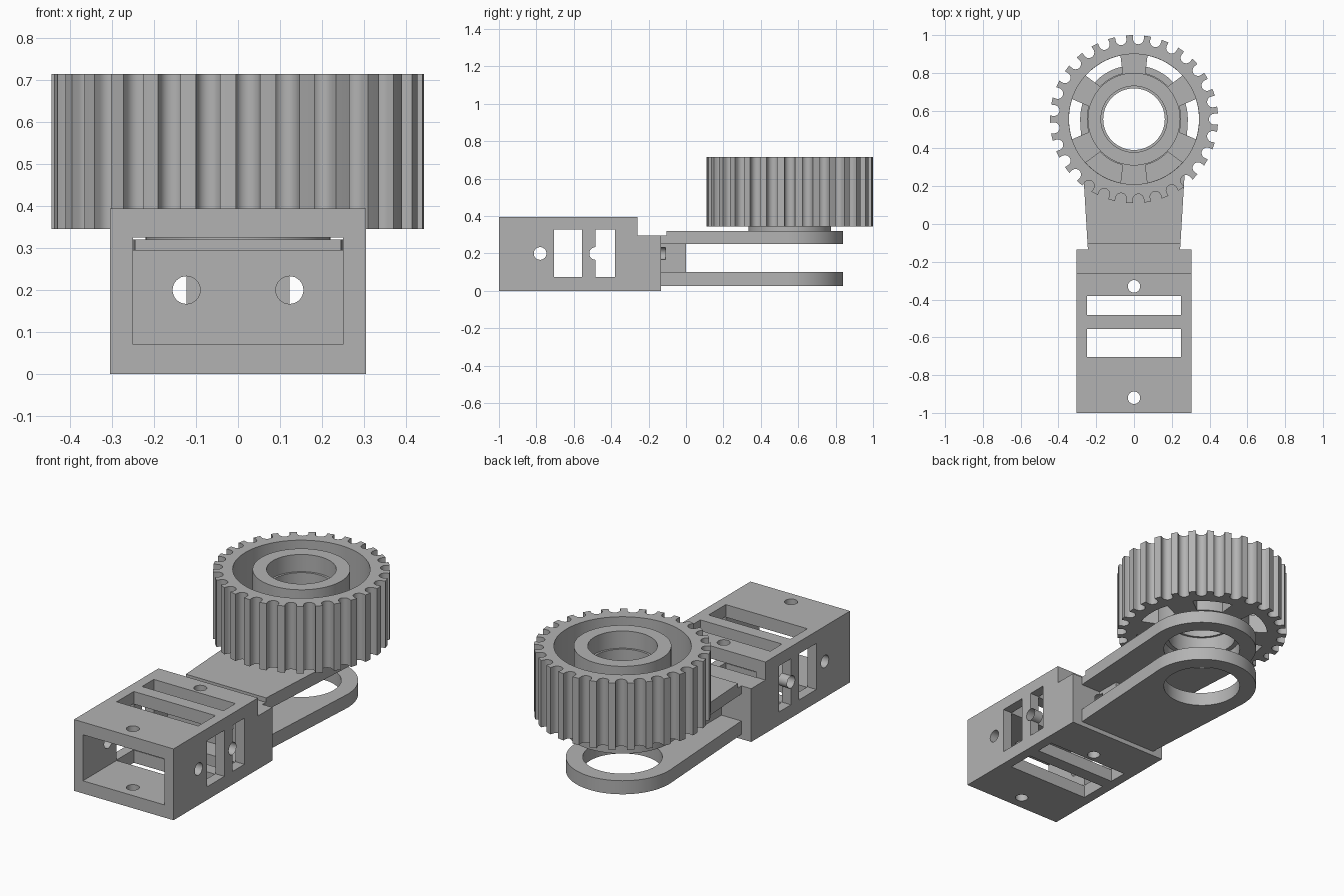
import bpy, bmesh, math
from mathutils import Matrix, Vector

if "Cube" in bpy.data.objects:
    bpy.data.objects.remove(bpy.data.objects["Cube"])

WY = 0.555          # wheel axis position in y
grey = bpy.data.materials.new("plain grey")
grey.diffuse_color = (0.45, 0.45, 0.45, 1)
grey.use_nodes = True
grey.node_tree.nodes["Principled BSDF"].inputs["Base Color"].default_value = grey.diffuse_color


def finish(bm, name):
    bmesh.ops.recalc_face_normals(bm, faces=bm.faces)
    me = bpy.data.meshes.new(name)
    bm.to_mesh(me)
    bm.free()
    me.materials.append(grey)
    ob = bpy.data.objects.new(name, me)
    bpy.context.collection.objects.link(ob)
    return ob


def prism(name, pts, z0, z1):
    bm = bmesh.new()
    face = bm.faces.new([bm.verts.new((x, y, z0)) for x, y in pts])
    r = bmesh.ops.extrude_face_region(bm, geom=[face])
    bmesh.ops.translate(bm, vec=(0, 0, z1 - z0),
                        verts=[v for v in r["geom"] if isinstance(v, bmesh.types.BMVert)])
    return finish(bm, name)


def box(name, x, y, z):
    return prism(name, [(x[0], y[0]), (x[1], y[0]), (x[1], y[1]), (x[0], y[1])], *z)


def rod(name, centre, radius, length, axis="Z", seg=32):
    bm = bmesh.new()
    rot = {"X": Matrix.Rotation(math.pi / 2, 4, "Y"),
           "Y": Matrix.Rotation(math.pi / 2, 4, "X"), "Z": Matrix()}[axis]
    bmesh.ops.create_cone(bm, cap_ends=True, segments=seg, radius1=radius, radius2=radius,
                          depth=length, matrix=Matrix.Translation(Vector(centre)) @ rot)
    return finish(bm, name)


def cut(ob, cutters):
    bpy.context.view_layer.objects.active = ob
    for c in cutters:
        m = ob.modifiers.new("cut", "BOOLEAN")
        m.operation, m.solver, m.object = "DIFFERENCE", "EXACT", c
        bpy.ops.object.modifier_apply(modifier=m.name)
        bpy.data.objects.remove(c)


def arc(radius, a0, a1, n, cy=WY):
    return [(radius * math.cos(math.radians(a0 + (a1 - a0) * i / n)),
             cy + radius * math.sin(math.radians(a0 + (a1 - a0) * i / n))) for i in range(n + 1)]


# Hollow housing: cavity, slots, screw holes and lowered step at the back
housing = box("housing", (-0.305, 0.305), (-1, -0.135), (0, 0.395))
cuts = [box("c", (-0.4, 0.4), (-0.26, 0), (0.295, 0.6)),
        box("c", (-0.25, 0.25), (-1.2, -0.26), (0.07, 0.325)),
        box("c", (-0.25, 0.25), (-0.3, -0.2), (0.295, 0.325))]
for y in ((-0.705, -0.555), (-0.483, -0.38)):
    cuts += [box("c", (-0.25, 0.25), y, (-0.1, 0.6)),
             box("c", (-0.5, 0.5), y, (0.073, 0.328))]
cuts += [rod("c", (0, y, 0.2), 0.033, 1.0) for y in (-0.33, -0.92)]
cuts += [rod("c", (0, y, 0.2), 0.034, 1.0, "X") for y in (-0.78, -0.483)]
cuts += [rod("c", (s * 0.123, -0.21, 0.2), 0.033, 0.2, "Y") for s in (-1, 1)]
cut(housing, cuts)

# Half sleeves that stand in the side windows
for s, side in ((-1, "left"), (1, "right")):
    bm = bmesh.new()
    rows = [[bm.verts.new((s * x, -0.483 + y, 0.2 + z)) for x in (0.25, 0.305)]
            for y, z in [(0.034 * math.cos(math.radians(a)), 0.034 * math.sin(math.radians(a)))
                         for a in range(-90, 91, 15)]]
    for a, b in zip(rows, rows[1:]):
        bm.faces.new((a[0], a[1], b[1], b[0]))
    finish(bm, side + "_half_sleeve")

# Spacer block between the arms, grooved by the back screw holes
spacer = box("spacer_block", (-0.123, 0.123), (-0.137, 0), (0.098, 0.252))
cut(spacer, [rod("c", (s * 0.123, -0.21, 0.2), 0.033, 0.2, "Y") for s in (-1, 1)])

# Two fork arms with round eyes
outline = [(-0.244, -0.137), (0.244, -0.137)] + arc(0.285, -3.4, 183.4, 48)
lower = prism("lower_arm", outline, 0.025, 0.1)
cut(lower, [rod("c", (0, WY, 0.1), 0.2, 0.6, seg=64)])
upper = prism("upper_arm", outline, 0.25, 0.32)
cut(upper, [rod("c", (0, WY, 0.3), 0.2, 0.6, seg=64),
            box("c", (-0.4, 0.4), (-0.3, -0.105), (0.295, 0.5))])

# Toothed rim with 29 round grooves, recessed web and six windows
teeth = []
R, RC, G = 0.445, 0.426, 0.029
for k in range(29):
    a = 2 * math.pi * k / 29
    half = math.asin(G / R)
    local = [(R * math.cos(half), -G)]
    local += [(RC - G * math.cos(t), G * math.sin(t))
              for t in [math.radians(d) for d in range(-90, 91, 15)]]
    local += [(R * math.cos(half), G)]
    mid = math.pi / 29
    local += [(R * math.cos(mid), R * math.sin(mid))]
    teeth += [(x * math.cos(a) - y * math.sin(a), WY + x * math.sin(a) + y * math.cos(a))
              for x, y in local]
wheel = prism("toothed_wheel", teeth, 0.345, 0.715)
cuts = [rod("c", (0, WY, 0.65), 0.345, 0.4, seg=64),
        rod("c", (0, WY, 0.5), 0.235, 1.0, seg=64)]
for k in range(6):
    c = 60 * k
    cuts.append(prism("c", arc(0.344, c - 18, c + 18, 10) + arc(0.25, c + 16, c - 16, 8), 0.2, 0.6))
cut(wheel, cuts)

# Hub: turned ring with a stepped bore and a collar underneath
bm = bmesh.new()
profile = [(0.22, 0.32), (0.22, 0.345), (0.245, 0.345), (0.245, 0.715), (0.175, 0.715),
           (0.175, 0.62), (0.163, 0.62), (0.163, 0.42), (0.175, 0.42), (0.175, 0.32)]
vs = [bm.verts.new((r, WY, z)) for r, z in profile]
es = [bm.edges.new((vs[i], vs[(i + 1) % len(vs)])) for i in range(len(vs))]
bmesh.ops.spin(bm, geom=vs + es, cent=(0, WY, 0), axis=(0, 0, 1),
               angle=2 * math.pi, steps=64, use_merge=True)
bmesh.ops.remove_doubles(bm, verts=bm.verts, dist=1e-5)
finish(bm, "hub")

# Smooth curved walls, keep edges sharp
for ob in bpy.context.collection.objects:
    ob.select_set(True)
    bpy.context.view_layer.objects.active = ob
bpy.ops.object.shade_smooth_by_angle(angle=math.radians(30))
